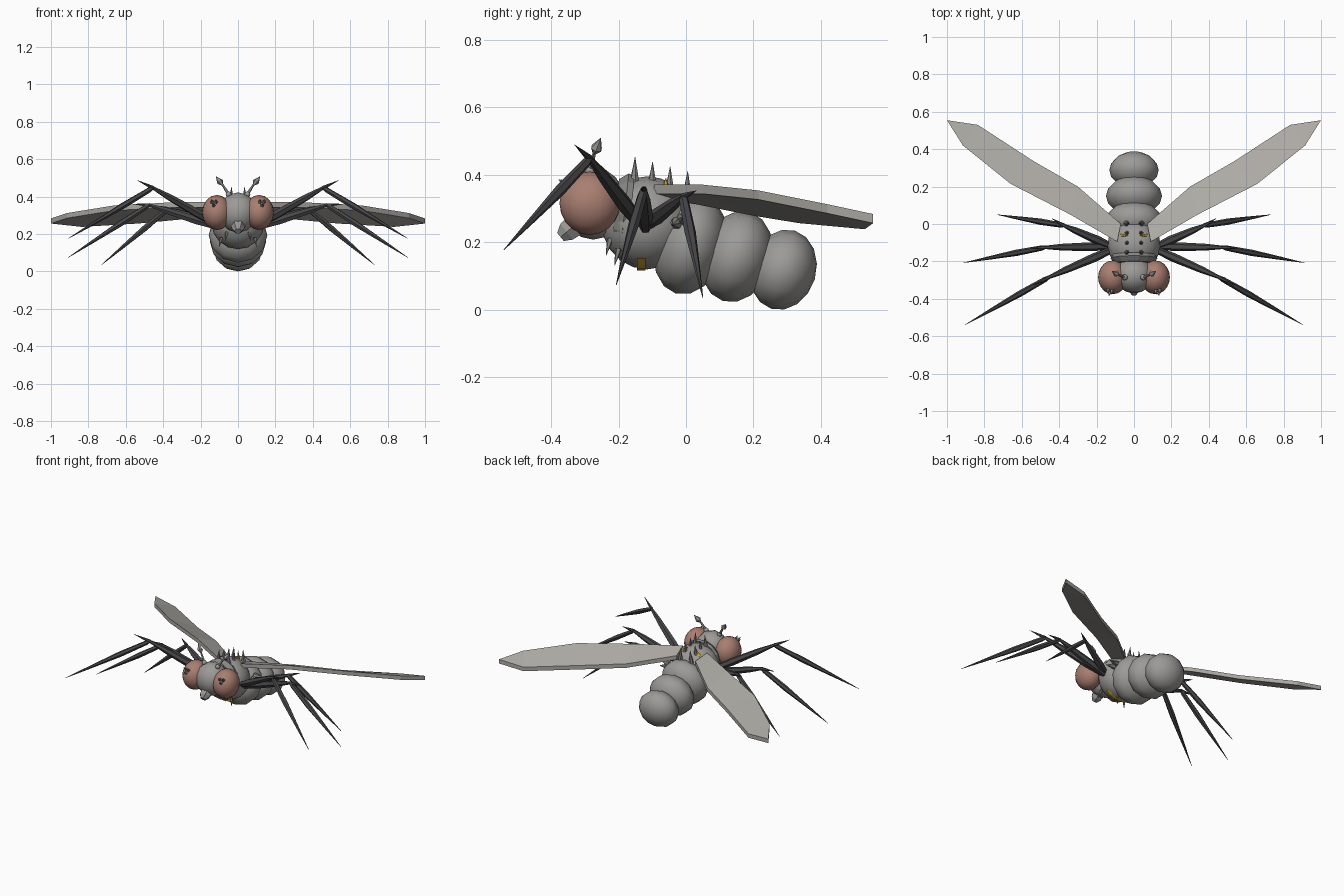
import bpy, bmesh, math
from mathutils import Matrix, Vector

if "Cube" in bpy.data.objects:
    bpy.data.objects.remove(bpy.data.objects["Cube"])


def material(name, rgb):
    m = bpy.data.materials.new(name)
    m.diffuse_color = (*rgb, 1)
    m.use_nodes = True
    m.node_tree.nodes["Principled BSDF"].inputs["Base Color"].default_value = m.diffuse_color
    return m


BODY = material("body_grey", (0.33, 0.325, 0.31))
WING = material("wing_grey", (0.42, 0.405, 0.375))
LEG = material("leg_charcoal", (0.065, 0.065, 0.07))
EYE = material("eye_dusty_red", (0.40, 0.21, 0.165))
YELLOW = material("yellow_marking", (0.6, 0.4, 0.03))
SPINE = material("spine_grey", (0.24, 0.24, 0.235))


def finish(name, bm, mat, smooth=True):
    bmesh.ops.recalc_face_normals(bm, faces=bm.faces[:])
    for f in bm.faces:
        f.smooth = smooth
    me = bpy.data.meshes.new(name)
    bm.to_mesh(me)
    bm.free()
    me.materials.append(mat)
    ob = bpy.data.objects.new(name, me)
    bpy.context.collection.objects.link(ob)
    return ob


def ellipsoid(name, centre, radii, tilt, mat, seg=12, rings=8):
    """Poles lie along the body axis, which slopes down to the rear by tilt."""
    bm = bmesh.new()
    m = (Matrix.Translation(centre) @ Matrix.Rotation(math.radians(-90 - tilt), 4, 'X')
         @ Matrix.Diagonal((*radii, 1)))
    bmesh.ops.create_uvsphere(bm, u_segments=seg, v_segments=rings, radius=1, matrix=m)
    return finish(name, bm, mat)


def spindle(name, a, b, profile, mat, sides=6, smooth=False):
    """Tapered rod from a to b; profile holds (fraction, radius) pairs."""
    a, b = Vector(a), Vector(b)
    rot = (b - a).to_track_quat('Z', 'Y')
    bm = bmesh.new()
    loops = []
    for t, r in profile:
        c = a.lerp(b, t)
        loops.append([bm.verts.new(c + rot @ Vector((
            r * math.cos(2 * math.pi * i / sides), r * math.sin(2 * math.pi * i / sides), 0)))
            for i in range(sides)])
    for p, q in zip(loops, loops[1:]):
        for i in range(sides):
            j = (i + 1) % sides
            bm.faces.new((p[i], p[j], q[j], q[i]))
    bm.faces.new(loops[0])
    bm.faces.new(loops[-1])
    return finish(name, bm, mat, smooth)


def spike(name, a, b, r, mat, sides=6):
    return spindle(name, a, b, [(0, r), (0.45, r * 0.6), (1, 0.0006)], mat, sides)


# Body segments
ellipsoid("thorax", (0, -0.115, 0.257), (0.142, 0.138, 0.135), 0, BODY, 16, 10)
ellipsoid("abdomen_front", (0, 0.012, 0.193), (0.157, 0.152, 0.105), 16, BODY)
ellipsoid("abdomen_middle", (0, 0.150, 0.157), (0.15, 0.138, 0.105), 17, BODY)
ellipsoid("abdomen_tip", (0, 0.288, 0.118), (0.132, 0.121, 0.098), 17, BODY)

# Head, snout and collar
ellipsoid("head", (0, -0.275, 0.315), (0.105, 0.108, 0.095), 0, BODY)
spindle("snout", (0, -0.30, 0.275), (0, -0.372, 0.215),
        [(0, 0.045), (0.75, 0.034), (1, 0.018)], BODY)
spindle("collar", (0, -0.21, 0.285), (0, -0.165, 0.28), [(0, 0.105), (0.6, 0.125), (1, 0.12)],
        SPINE, 14)

# Belly marking, a shallow band under the chest
bm = bmesh.new()
rows = []
for i in range(7):
    a = math.radians(-90 + (i - 3) * 14)
    rows.append([bm.verts.new((0.146 * math.cos(a), y, 0.257 + 0.141 * math.sin(a)))
                 for y in (-0.145, -0.12)])
for p, q in zip(rows, rows[1:]):
    bm.faces.new((p[0], q[0], q[1], p[1]))
bmesh.ops.solidify(bm, geom=bm.faces[:], thickness=0.006)
finish("belly_marking", bm, YELLOW, False)

# Wing outline: leading edge from root to tip, then back along the trailing edge
WING_TOP = [(0.09, -0.095, 0.37), (0.34, 0.05, 0.37), (0.66, 0.215, 0.353),
            (0.915, 0.42, 0.312), (1.0, 0.555, 0.283), (0.835, 0.53, 0.265),
            (0.535, 0.335, 0.283), (0.30, 0.20, 0.305), (0.07, 0.0, 0.345)]
# Hip, knee, foot and knee-spur tip of each leg
LEGS = {
    "front": ((0.11, -0.135, 0.25), (0.455, -0.285, 0.447), (0.905, -0.54, 0.177), (0.54, -0.33, 0.488)),
    "middle": ((0.12, -0.12, 0.24), (0.475, -0.125, 0.355), (0.91, -0.207, 0.073), (0.565, -0.128, 0.36)),
    "rear": ((0.12, -0.12, 0.25), (0.375, -0.008, 0.335), (0.73, 0.05, 0.035), (0.44, 0.03, 0.352)),
}

for s, side in ((-1, "left"), (1, "right")):
    def P(p):
        return (s * p[0], p[1], p[2])

    # Eye with a few small bristles
    ellipsoid(side + "_eye", P((0.113, -0.285, 0.315)), (0.079, 0.094, 0.09), 0, EYE, 16, 10)
    for i, d in enumerate([(0.3, -0.75, 0.6), (0.05, -0.8, 0.6), (0.2, -0.87, 0.4)]):
        base = Vector((0.113 + 0.073 * d[0], -0.285 + 0.083 * d[1], 0.315 + 0.085 * d[2]))
        tip = base + Vector(d) * 0.032
        spike(f"{side}_eye_bristle_{i}", P(base), P(tip), 0.013, SPINE, 5)

    # Antenna: knob, stalk and diamond tip
    ellipsoid(side + "_antenna_base", P((0.05, -0.285, 0.412)), (0.016, 0.016, 0.016), 0, BODY, 8, 6)
    spindle(side + "_antenna_stalk", P((0.05, -0.285, 0.412)), P((0.088, -0.27, 0.472)),
            [(0, 0.009), (1, 0.005)], BODY)
    spindle(side + "_antenna_tip", P((0.083, -0.272, 0.462)), P((0.118, -0.253, 0.508)),
            [(0, 0.005), (0.35, 0.018), (1, 0.001)], BODY)

    # Wing
    bm = bmesh.new()
    top = [bm.verts.new(P(p)) for p in WING_TOP]
    low = [bm.verts.new(P((p[0], p[1], p[2] - 0.027))) for p in WING_TOP]
    n = len(top)
    strips = [(0, 1, 7, 8), (1, 2, 6, 7), (2, 3, 5, 6), (3, 4, 5)]
    for st in strips:
        bm.faces.new([top[i] for i in st])
        bm.faces.new([low[i] for i in reversed(st)])
    for i in range(n):
        j = (i + 1) % n
        bm.faces.new((top[i], low[i], low[j], top[j]))
    finish(side + "_wing", bm, WING, False)

    # Legs
    for name, (hip, knee, foot, spur) in LEGS.items():
        spindle(f"{side}_{name}_thigh", P(hip), P(knee),
                [(0, 0.017), (0.3, 0.024), (0.75, 0.018), (1, 0.009)], LEG)
        spindle(f"{side}_{name}_shin", P(knee), P(foot),
                [(0, 0.009), (0.04, 0.014), (0.35, 0.017), (0.7, 0.009), (1, 0.001)], LEG)
        spike(f"{side}_{name}_spur", P(knee), P(spur), 0.011, LEG)

    # Row of back spines, with yellow marks beside two of them
    for i in range(4):
        y, z = -0.155 + 0.052 * i, 0.452 - 0.014 * i
        spike(f"{side}_back_spine_{i}", P((0.04, y + 0.002, z - 0.085)), P((0.034, y + 0.004, z)),
              0.016, SPINE)
    spike(side + "_back_marking", P((0.065, -0.06, 0.355)), P((0.03, -0.06, 0.39)), 0.013, YELLOW)

    # Balancer knobs behind the legs and bristles under the neck
    for i, (dy, dz) in enumerate([(-0.03, -0.01), (0.0, 0.012), (0.025, -0.008)]):
        spike(f"{side}_balancer_{i}", P((0.13, -0.01 + dy * 0.6, 0.262 + dz * 0.5)),
              P((0.185, -0.01 + dy, 0.262 + dz)), 0.019, SPINE)
    for i, (x, y, z) in enumerate([(0.06, -0.225, 0.21), (0.09, -0.2, 0.18)]):
        spike(f"{side}_neck_bristle_{i}", P((x, y, z)), P((x + 0.01, y - 0.012, z - 0.05)), 0.01, SPINE, 5)
